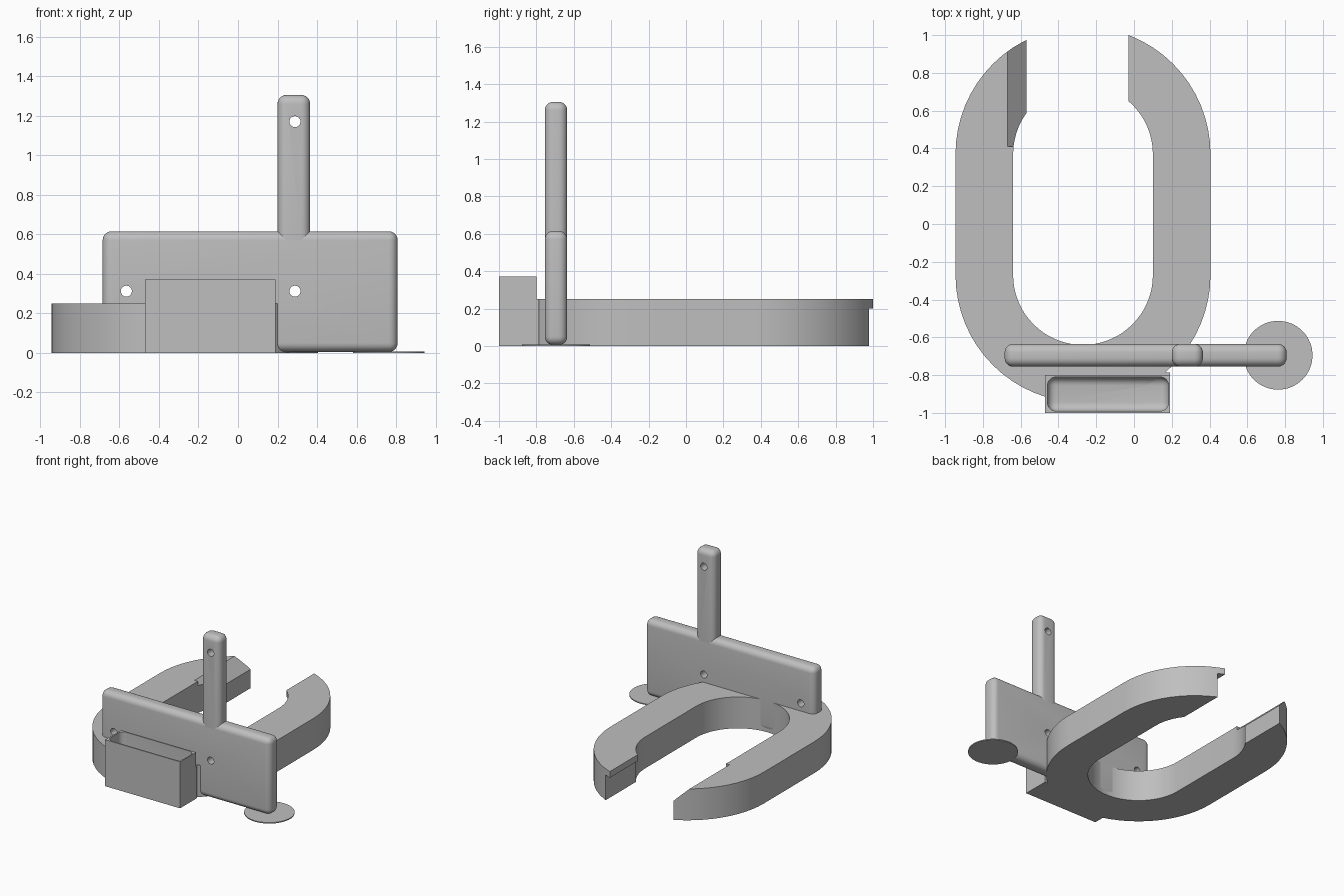
import bpy, bmesh, math
from mathutils import Matrix

cube = bpy.data.objects.get("Cube")
if cube:
    bpy.data.objects.remove(cube, do_unlink=True)

grey = bpy.data.materials.new("plain grey")
grey.use_nodes = True
tone = (0.52, 0.52, 0.52, 1)
grey.diffuse_color = tone
grey.node_tree.nodes["Principled BSDF"].inputs["Base Color"].default_value = tone


def finish(name, bm):
    bmesh.ops.recalc_face_normals(bm, faces=bm.faces)
    mesh = bpy.data.meshes.new(name)
    bm.to_mesh(mesh)
    bm.free()
    obj = bpy.data.objects.new(name, mesh)
    bpy.context.collection.objects.link(obj)
    mesh.materials.append(grey)
    return obj


def box(name, x, y, z, bevel=0, open_bottom=False):
    """Box from ranges, with optional rounded edges."""
    bm = bmesh.new()
    bmesh.ops.create_cube(bm, size=1)
    for v in bm.verts:
        v.co = [r[0] if c < 0 else r[1] for c, r in zip(v.co, (x, y, z))]
    if bevel:
        edges = [e for e in bm.edges
                 if not (open_bottom and all(v.co.z == min(w.co.z for w in bm.verts) for v in e.verts))]
        bmesh.ops.bevel(bm, geom=edges, offset=bevel, segments=6,
                        profile=0.5, affect='EDGES', clamp_overlap=True)
    return finish(name, bm)


def prism(name, points, shift):
    """Closed outline pushed along a vector."""
    bm = bmesh.new()
    face = bm.faces.new([bm.verts.new(p) for p in points])
    out = bmesh.ops.extrude_face_region(bm, geom=[face])
    verts = [g for g in out["geom"] if isinstance(g, bmesh.types.BMVert)]
    bmesh.ops.translate(bm, verts=verts, vec=shift)
    return finish(name, bm)


def stadium(name, radius, z0, z1, steps=32):
    """Long rounded prism: two half circles joined by straight sides."""
    pts = []
    for cy, start in ((0.37, 0), (-0.27, math.pi)):
        for i in range(steps + 1):
            a = start + math.pi * i / steps
            pts.append((-0.27 + radius * math.cos(a), cy + radius * math.sin(a), z0))
    return prism(name, pts, (0, 0, z1 - z0))


def cylinder(name, radius, depth, matrix, segments=48):
    bm = bmesh.new()
    bmesh.ops.create_cone(bm, cap_ends=True, segments=segments, radius1=radius,
                          radius2=radius, depth=depth, matrix=matrix)
    return finish(name, bm)


def select(obj):
    bpy.ops.object.select_all(action='DESELECT')
    obj.select_set(True)
    bpy.context.view_layer.objects.active = obj


def cut(obj, cutter, keep=False):
    cutter.hide_render = True
    mod = obj.modifiers.new("cut", 'BOOLEAN')
    mod.operation = 'DIFFERENCE'
    mod.solver = 'EXACT'
    mod.object = cutter
    select(obj)
    bpy.ops.object.modifier_apply(modifier=mod.name)
    if not keep:
        bpy.data.objects.remove(cutter, do_unlink=True)


# Open ring with a lipped end and a sloped end
ring = stadium("open_ring", 0.675, 0, 0.25)
cut(ring, stadium("inner_cutter", 0.37, -0.1, 0.4))
cut(ring, box("gap_cutter", (-0.57, -0.03), (0.2, 1.3), (-0.1, 0.4)))
cut(ring, box("lip_cutter", (-0.2, 0.022), (0.3, 1.3), (-0.1, 0.2)))
slope = [(-0.77, 0.41, 0.35), (-0.47, 0.41, 0.05), (-0.47, 0.41, 0.35)]
cut(ring, prism("slope_cutter", slope, (0, 0.9, 0)))

# Front box with a rounded pocket
tray = box("front_box", (-0.47, 0.19), (-1, -0.8), (0, 0.37))
ledge = box("box_back_ledge", (-0.47, 0.19), (-0.81, -0.785), (0, 0.25))
pocket = box("pocket_cutter", (-0.458, 0.183), (-0.99, -0.81), (0.03, 0.6), 0.045)
for part in (tray, ring, ledge):
    cut(part, pocket, keep=True)
bpy.data.objects.remove(pocket, do_unlink=True)

# Upright plate and post
depth = (-0.755, -0.635)
plate = box("upright_plate", (-0.685, 0.808), depth, (0.005, 0.615), 0.045)
post = box("upright_post", (0.2, 0.365), depth, (0.57, 1.305), 0.045, open_bottom=True)

# Round bolt holes
for part, x, z in ((plate, -0.565, 0.312), (plate, 0.288, 0.312), (post, 0.288, 1.17)):
    place = Matrix.Translation((x, -0.695, z)) @ Matrix.Rotation(math.pi / 2, 4, 'X')
    cut(part, cylinder("hole_cutter", 0.028, 0.4, place, 24))

# Thin foot disc
disc = cylinder("foot_disc", 0.182, 0.008, Matrix.Translation((0.763, -0.695, 0.004)), 64)

for part in (ring, tray, ledge, plate, post, disc):
    select(part)
    bpy.ops.object.shade_smooth_by_angle(angle=math.radians(30))
